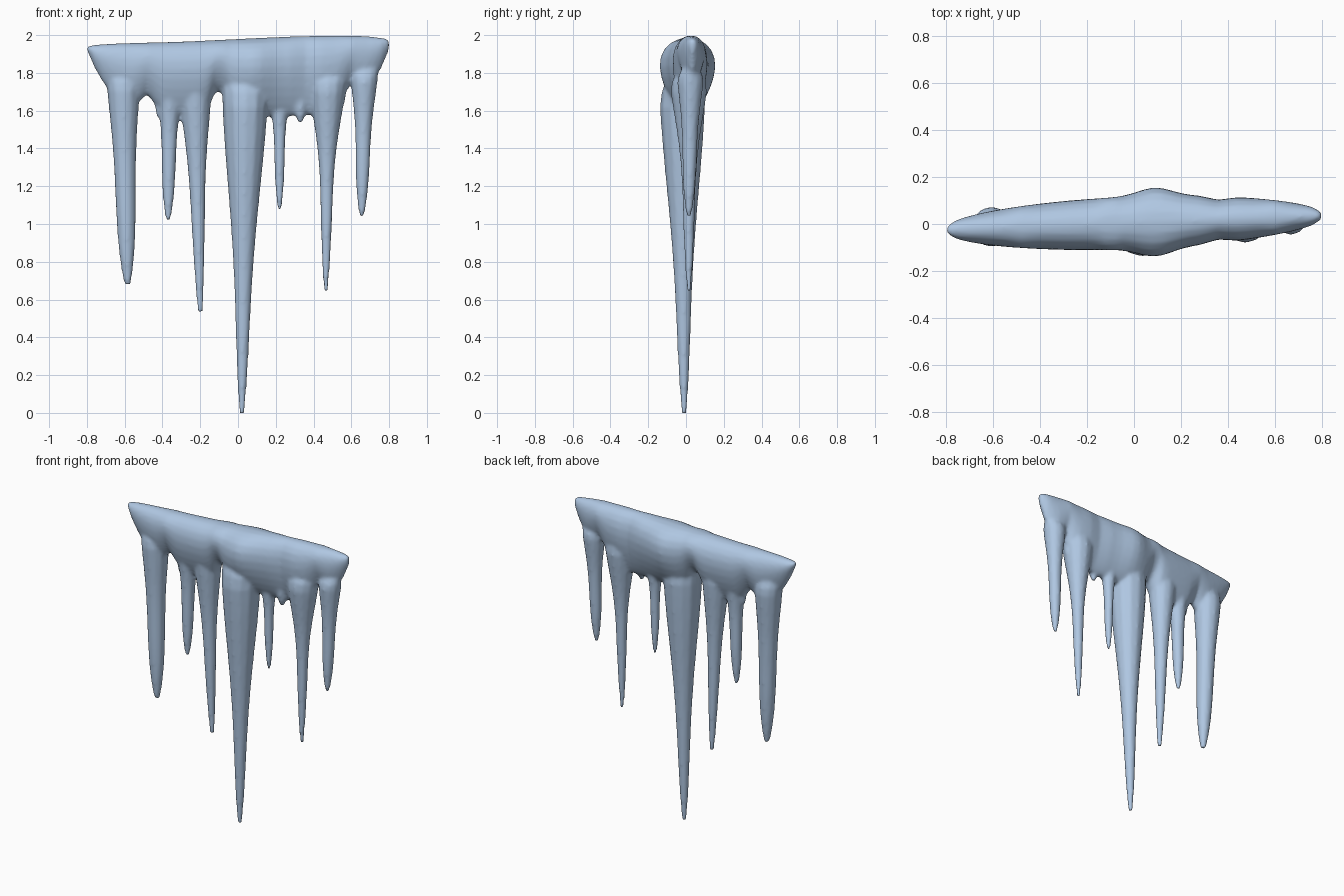
import bpy, bmesh
from math import sin, cos, exp, pi, tau
from mathutils import Vector

cube = bpy.data.objects.get("Cube")
if cube:
    bpy.data.objects.remove(cube, do_unlink=True)

ice = bpy.data.materials.new("pale_blue_ice")
ice.use_nodes = True
colour = (0.43, 0.57, 0.76, 1)
ice.diffuse_color = colour
shader = next(node for node in ice.node_tree.nodes if node.type == 'BSDF_PRINCIPLED')
shader.inputs["Base Color"].default_value = colour

bm = bmesh.new()


def loft(rings):
    """Skin a closed tube through rings of equal point count."""
    loops = [[bm.verts.new(point) for point in ring] for ring in rings]
    faces = [bm.faces.new(loops[0]), bm.faces.new(loops[-1])]
    for upper, lower in zip(loops, loops[1:]):
        for i in range(len(upper)):
            j = (i + 1) % len(upper)
            faces.append(bm.faces.new((upper[i], upper[j], lower[j], lower[i])))
    bmesh.ops.recalc_face_normals(bm, faces=faces)


def swell(x, centre, width):
    """Smooth bump of height one around a centre."""
    return exp(-((x - centre) / width) ** 2)


def ledge_section(u, points=24):
    """Teardrop slice of the ledge; u runs from -1 at one end to 1 at the other."""
    x = 0.8 * u
    # Plan: thin ends, a bulge near the main icicle, a shallow scoop beside it
    depth = 0.015 + 0.095 * (1 - u * u) ** 0.6
    depth += 0.035 * swell(x, 0.09, 0.1) - 0.015 * swell(x, 0.36, 0.05)
    middle = 0.005 + 0.03 * u
    # Elevation: gently sloping top, lower edge arching up between icicles
    top = 1.98 + 0.02 * sin(2 * u) - 0.02 * u ** 8
    bottom = 1.57 + 0.35 * u ** 6
    bottom += 0.1 * swell(x, -0.48, 0.05) + 0.15 * swell(x, -0.1, 0.05)
    bottom += 0.12 * swell(x, 0.6, 0.05)
    ring = []
    for k in range(points):
        angle = tau * k / points
        height = 0.5 + 0.5 * cos(angle)
        across = sin(angle) * (0.6 + 0.73 * height)
        ring.append(Vector((x, middle + depth * across, bottom + (top - bottom) * height)))
    return ring


def icicle(x, y, tip, shaft, flare, lean=0.0, back=0.0, bend=4, taper=6, root=1.85, steps=24):
    """Taper from a flared root to a narrow tip; bend and taper set how fast each end narrows."""
    rings = []
    for step in range(steps + 1):
        t = step / steps
        radius = shaft * (1 - 0.7 * t ** taper) + flare * (0.5 + 0.5 * cos(pi * t)) ** bend
        # The root thins front to back so that it sinks into the ledge
        depth = radius * min(1, 0.4 + 6 * t)
        centre = Vector((x + lean * t, y + back * t, root + (tip - root) * t))
        rings.append([centre + Vector((radius * cos(tau * k / 12), depth * sin(tau * k / 12), 0))
                      for k in range(12)])
    loft(rings)


# Upper ledge
slices = 40
loft([ledge_section(2 * i / slices - 1) for i in range(slices + 1)])

# Large central icicle
icicle(x=0.04, y=-0.02, tip=-0.01, shaft=0.041, flare=0.085, lean=-0.02, back=0.01, bend=1.9)

# Smaller icicles, from the right end to the left end
icicle(x=-0.61, y=-0.01, tip=0.68, shaft=0.056, flare=0.035, lean=0.025, back=-0.015)
icicle(x=-0.36, y=-0.01, tip=1.02, shaft=0.04, flare=0.04, lean=-0.01)
icicle(x=-0.23, y=0, tip=0.53, shaft=0.044, flare=0.05, lean=0.03, back=0.01, taper=3)
icicle(x=0.22, y=0.015, tip=1.07, shaft=0.03, flare=0.045)
icicle(x=0.475, y=0.015, tip=0.64, shaft=0.036, flare=0.07, lean=-0.01, taper=4)
icicle(x=0.67, y=0.025, tip=1.04, shaft=0.04, flare=0.035, lean=-0.015, back=-0.01)

# Stubby drips under the ledge
icicle(x=0.33, y=0, tip=1.54, shaft=0.04, flare=0.03)
icicle(x=0.55, y=0.01, tip=1.62, shaft=0.025, flare=0.02)
icicle(x=-0.42, y=-0.01, tip=1.56, shaft=0.025, flare=0.02)

mesh = bpy.data.meshes.new("hanging_ice")
bm.to_mesh(mesh)
bm.free()
mesh.materials.append(ice)
hanging_ice = bpy.data.objects.new("hanging_ice", mesh)
bpy.context.scene.collection.objects.link(hanging_ice)

# Melt the pieces into one smooth skin
fuse = hanging_ice.modifiers.new("fuse", 'REMESH')
fuse.mode = 'VOXEL'
fuse.voxel_size = 0.011
fuse.use_smooth_shade = True
soften = hanging_ice.modifiers.new("soften", 'SMOOTH')
soften.factor = 0.5
soften.iterations = 6
